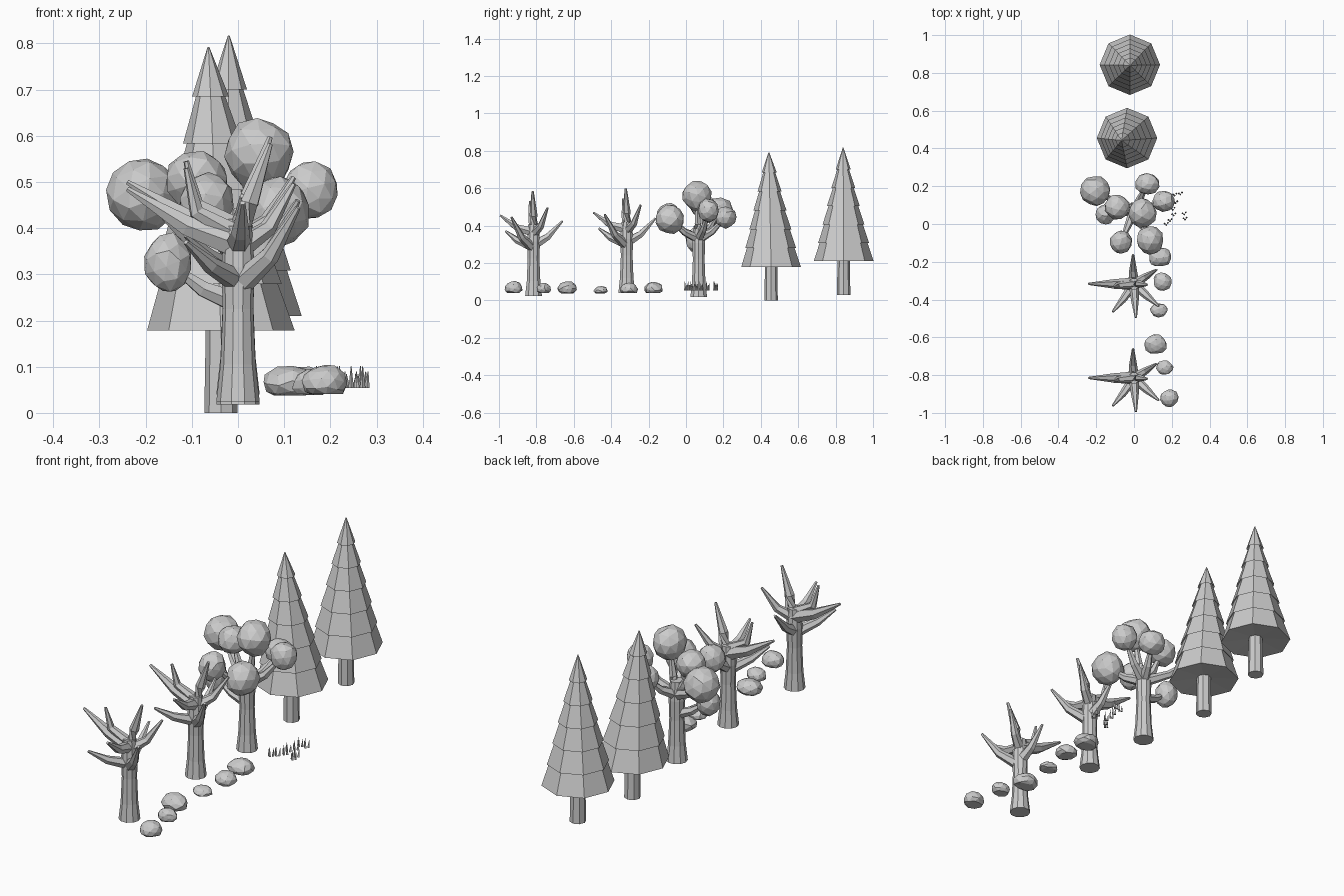
import bpy, bmesh, math, random
from mathutils import Vector, Matrix

if "Cube" in bpy.data.objects:
    bpy.data.objects.remove(bpy.data.objects["Cube"])

random.seed(4)


def finish(name, bm):
    bmesh.ops.recalc_face_normals(bm, faces=bm.faces)
    me = bpy.data.meshes.new(name)
    bm.to_mesh(me)
    bm.free()
    ob = bpy.data.objects.new(name, me)
    bpy.context.collection.objects.link(ob)
    return ob


def loft(bm, pts, radii, sides, axis=None):
    """Skin a closed tube through points; rings face the path or a fixed axis."""
    pts = [Vector(p) for p in pts]
    rings = []
    for i, (p, r) in enumerate(zip(pts, radii)):
        d = Vector(axis) if axis else pts[min(i + 1, len(pts) - 1)] - pts[max(i - 1, 0)]
        d.normalize()
        u = Vector((1, 0, 0)) if abs(d.z) > 0.97 else d.cross(Vector((0, 0, 1))).normalized()
        v = d.cross(u).normalized()
        u = v.cross(d)
        rings.append([bm.verts.new(p + r * (math.cos(a) * u + math.sin(a) * v))
                      for a in (2 * math.pi * k / sides for k in range(sides))])
    for a, b in zip(rings, rings[1:]):
        for k in range(sides):
            n = (k + 1) % sides
            bm.faces.new((a[k], a[n], b[n], b[k]))
    bm.faces.new(rings[0][::-1])
    bm.faces.new(rings[-1])


def blob(name, loc, size, jitter, flat=None):
    """Faceted lump; flat cuts the underside level."""
    bm = bmesh.new()
    bmesh.ops.create_icosphere(bm, subdivisions=2, radius=1)
    turn = Matrix.Rotation(random.uniform(0, 6), 3, 'Z') @ Matrix.Rotation(random.uniform(0, 6), 3, 'X')
    for v in bm.verts:
        c = turn @ v.co * random.uniform(1 - jitter, 1 + jitter * 0.5)
        if flat is not None:
            c.z = max(c.z, flat)
        v.co = Vector(loc) + Vector((c.x * size[0], c.y * size[1], c.z * size[2]))
    if flat is not None:
        bmesh.ops.dissolve_limit(bm, angle_limit=0.02, verts=bm.verts, edges=bm.edges)
    return finish(name, bm)


# Pines: stepped eight-sided skirts on a trunk
def pine(name, base, tip, trunk_z, low, high):
    def axis_at(z):
        t = (z - low) / (tip[2] - low)
        return (base[0] + (tip[0] - base[0]) * t, base[1] + (tip[1] - base[1]) * t, z)
    bm = bmesh.new()
    x, y = base
    loft(bm, [(x, y, trunk_z), (x, y, low + 0.05)], [0.036, 0.032], 8, (0, 0, 1))
    finish(name + "_trunk", bm)
    bm = bmesh.new()
    zs, rs = [], []
    for i in range(6):
        t = i / 5
        z = low + (high - low) * t
        r = 0.16 + (0.04 - 0.16) * t
        inner = 0.03 if i == 0 else rs_top
        zs += [z + 0.012, z]
        rs += [inner, r]
        rs_top = r - 0.036
    zs.append(tip[2])
    rs.append(0.002)
    loft(bm, [axis_at(z) for z in zs], rs, 8, (0, 0, 1))
    finish(name + "_foliage", bm)


pine("tall_pine", (-0.022, 0.843), (-0.02, 0.84, 0.817), 0.03, 0.21, 0.70)
pine("leaning_pine", (-0.037, 0.455), (-0.064, 0.443, 0.792), 0.0, 0.178, 0.685)


# Broad trees: flared trunk with tapering, upswept branches
def tree(name, loc, branches):
    bm = bmesh.new()
    o = Vector(loc)
    loft(bm, [o + Vector((0, 0, z)) for z in (0, 0.08, 0.2, 0.29, 0.38)],
         [0.047, 0.038, 0.033, 0.036, 0.03], 10, (0, 0, 1))
    for start, mid, tip, r in branches:
        loft(bm, [o + Vector((0, 0, start)), o + Vector(mid), o + Vector(tip)],
             [r, r * 0.72, 0.006], 6)
    finish(name, bm)


bare = [  # start height, middle, tip, radius
    (0.34, (-0.11, 0, 0.38), (-0.24, 0, 0.46), 0.034),
    (0.36, (-0.09, -0.01, 0.41), (-0.112, -0.02, 0.505), 0.024),
    (0.33, (0.025, 0, 0.43), (0.07, -0.005, 0.558), 0.030),
    (0.27, (-0.005, 0.075, 0.315), (-0.005, 0.155, 0.40), 0.028),
    (0.34, (0.005, -0.09, 0.365), (0.01, -0.178, 0.43), 0.028),
    (0.26, (-0.06, -0.085, 0.295), (-0.113, -0.148, 0.345), 0.026),
    (0.33, (0.065, 0.04, 0.375), (0.12, 0.075, 0.47), 0.026),
    (0.25, (0.07, -0.065, 0.315), (0.13, -0.118, 0.42), 0.028),
]
tree("bare_tree_front", (0, -0.815, 0.025), bare)
tree("bare_tree_back", (0, -0.317, 0.04), bare)

# Leafy tree: one branch to each foliage clump
clumps = [
    ((-0.205, 0.175, 0.472), (0.08, 0.083, 0.082)),
    ((-0.152, 0.05, 0.325), (0.053, 0.055, 0.066)),
    ((-0.09, 0.09, 0.505), (0.072, 0.068, 0.064)),
    ((-0.068, -0.095, 0.455), (0.06, 0.062, 0.068)),
    ((0.07, 0.212, 0.445), (0.066, 0.06, 0.06)),
    ((0.157, 0.12, 0.482), (0.063, 0.058, 0.064)),
    ((0.046, 0.058, 0.56), (0.077, 0.08, 0.08)),
    ((0.085, -0.085, 0.435), (0.074, 0.078, 0.08)),
]
limbs = []
for i, (c, s) in enumerate(clumps):
    tip = Vector(c) - Vector((0, 0.068, 0.018))
    start = 0.22 if tip.z < 0.35 else 0.31
    limbs.append((start, (tip.x * 0.5, tip.y * 0.5, start + (tip.z - start) * 0.35), tip, 0.026))
    blob("foliage_clump_%d" % (i + 1), c, s, 0.07)
tree("leafy_tree", (0, 0.068, 0.018), limbs)

# Row of flat-bottomed rocks
rocks = [
    ((0.138, -0.175, 0.062), (0.064, 0.053, 0.038)),
    ((0.15, -0.305, 0.06), (0.05, 0.05, 0.035)),
    ((0.132, -0.456, 0.053), (0.047, 0.039, 0.024)),
    ((0.113, -0.637, 0.063), (0.063, 0.053, 0.042)),
    ((0.162, -0.762, 0.061), (0.047, 0.04, 0.034)),
    ((0.188, -0.923, 0.065), (0.051, 0.05, 0.040)),
]
for i, (c, s) in enumerate(rocks):
    blob("rock_%d" % (i + 1), c, s, 0.1, flat=-0.6)

# Grass tufts: small clusters of thin spikes
bm = bmesh.new()
for x, y in [(0.215, 0.155), (0.245, 0.16), (0.22, 0.115), (0.205, 0.08),
             (0.17, 0.0), (0.21, 0.05), (0.265, 0.055), (0.27, 0.028), (0.19, 0.02)]:
    for dx, dy, h in [(-0.008, 0.002, 0.03), (0, -0.004, 0.047), (0.009, 0.006, 0.036)]:
        p = Vector((x + dx, y + dy, 0.054))
        loft(bm, [p, p + Vector((dx * 0.3, dy * 0.5, h))], [0.006, 0.0008], 4, (0, 0, 1))
finish("grass_tufts", bm)
